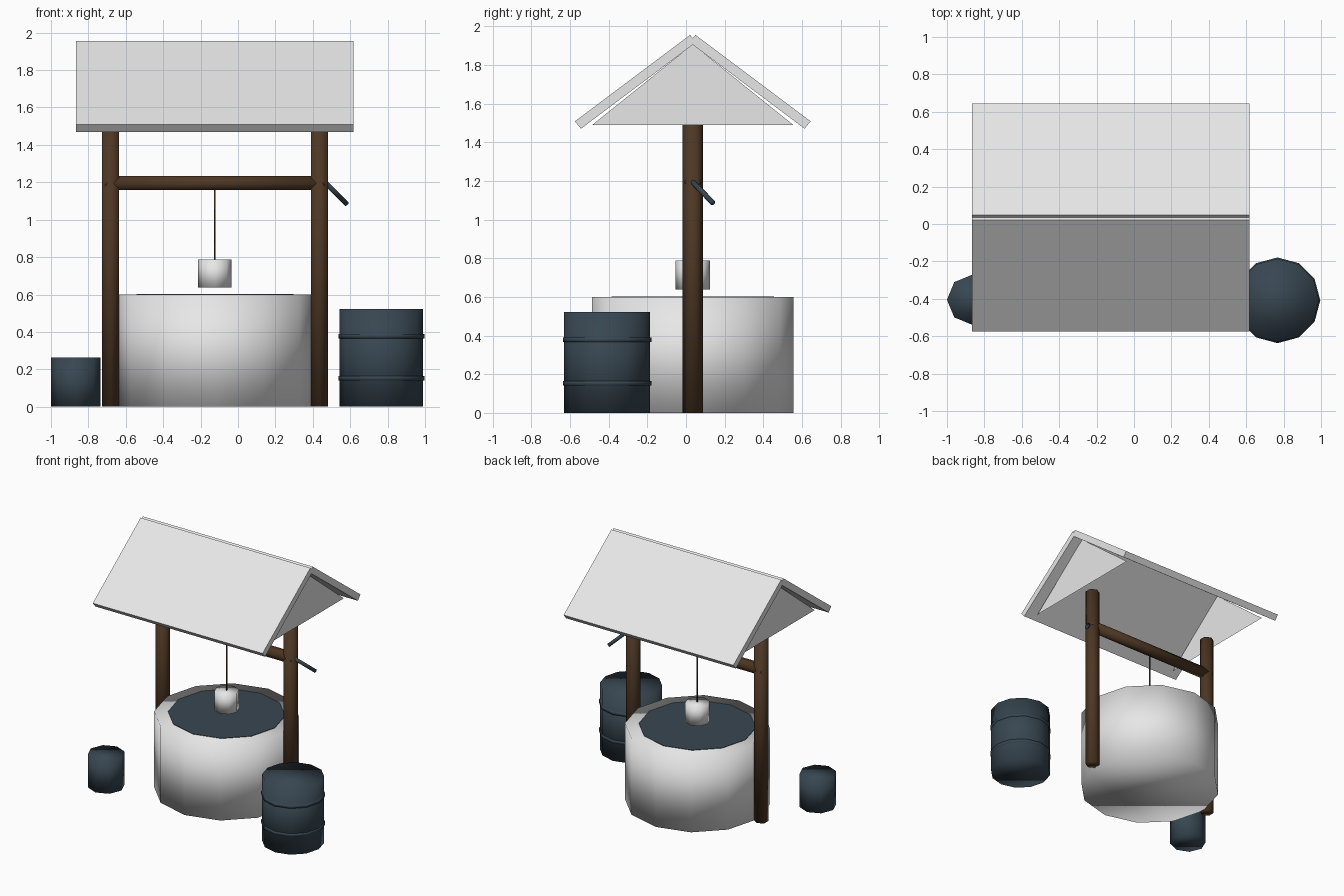
import bpy, bmesh, math
from mathutils import Vector

if "Cube" in bpy.data.objects:
    bpy.data.objects.remove(bpy.data.objects["Cube"])

def material(name, rgb):
    m = bpy.data.materials.new(name)
    m.diffuse_color = (*rgb, 1)
    m.use_nodes = True
    m.node_tree.nodes["Principled BSDF"].inputs["Base Color"].default_value = m.diffuse_color
    return m

WHITE = material("pale_stone", (0.8, 0.8, 0.8))
BROWN = material("dark_wood", (0.075, 0.038, 0.017))
BLUE = material("slate_blue", (0.039, 0.062, 0.082))

CX, CY = -0.124, 0.035   # centre of the well

def finish(name, bm, mat, smooth):
    bmesh.ops.recalc_face_normals(bm, faces=bm.faces)
    for f in bm.faces:
        f.smooth = smooth
    me = bpy.data.meshes.new(name)
    bm.to_mesh(me)
    bm.free()
    me.materials.append(mat)
    ob = bpy.data.objects.new(name, me)
    bpy.context.collection.objects.link(ob)
    return ob

def rod(name, a, b, r, sides, mat, smooth=True):
    """Closed cylinder running from point a to point b."""
    a, b = Vector(a), Vector(b)
    d = b - a
    bm = bmesh.new()
    bmesh.ops.create_cone(bm, cap_ends=True, segments=sides, radius1=r,
                          radius2=r, depth=d.length)
    ob = finish(name, bm, mat, smooth)
    ob.rotation_mode = 'QUATERNION'
    ob.rotation_quaternion = Vector((0, 0, 1)).rotation_difference(d)
    ob.location = (a + b) / 2
    return ob

def upright(name, x, y, z0, z1, r, sides, mat, smooth=True):
    return rod(name, (x, y, z0), (x, y, z1), r, sides, mat, smooth)

def profile(name, pts, x0, x1, mat):
    """Flat (y, z) outline, extruded along x when x1 differs from x0."""
    bm = bmesh.new()
    f = bm.faces.new([bm.verts.new((x0, y, z)) for y, z in pts])
    if x1 != x0:
        ext = bmesh.ops.extrude_face_region(bm, geom=[f])
        bm.faces.ensure_lookup_table()
        bmesh.ops.translate(bm, vec=(x1 - x0, 0, 0),
                            verts=[v for v in ext["geom"] if isinstance(v, bmesh.types.BMVert)])
        if f.is_valid and len(bm.faces) == len(pts) + 1:   # keep the start cap closed
            bm.faces.new([v for v in bm.verts if abs(v.co.x - x0) < 1e-6])
    return finish(name, bm, mat, False)

# Well body with water on top
upright("well_wall", CX, CY, 0, 0.6, 0.52, 12, WHITE)
upright("water", CX, CY, 0.595, 0.603, 0.42, 12, BLUE, False)

# Posts and winding axle
for side, x in (("left", -0.681), ("right", 0.435)):
    upright(side + "_post", x, CY, 0, 1.49, 0.052, 6, BROWN)
rod("axle", (-0.712, CY, 1.195), (0.466, CY, 1.195), 0.0433, 6, BROWN)
rod("crank_handle", (0.465, 0.03, 1.2), (0.58, 0.14, 1.085), 0.014, 8, BLUE)

# Rope and hanging bucket
upright("rope", CX, CY, 0.78, 1.18, 0.005, 6, BROWN)
upright("hanging_bucket", CX, CY, 0.637, 0.787, 0.089, 8, WHITE)

# Roof: two crossing slabs and two thin gable sheets
slab = [(-0.014, 1.955), (-0.61, 1.508), (-0.578, 1.47), (0.018, 1.918)]
for side, s in (("front", 1), ("back", -1)):
    profile(side + "_roof_slab", [(CY + s * y, z) for y, z in slab], -0.865, 0.617, WHITE)
gable = [(CY - 0.519, 1.49), (CY + 0.519, 1.49), (CY, 1.907)]
for side, s in (("left", -1), ("right", 1)):
    x = CX + s * 0.66
    profile(side + "_gable", gable, x, x, WHITE)

# Barrel with two hoops
BX, BY = 0.767, -0.408
upright("barrel", BX, BY, 0, 0.523, 0.223, 12, BLUE)
for name, z in (("lower_hoop", 0.153), ("upper_hoop", 0.378)):
    upright(name, BX, BY, z - 0.012, z + 0.012, 0.229, 12, BLUE)

# Small tub beside the well
upright("small_tub", -0.867, -0.405, 0, 0.262, 0.133, 8, BLUE)
